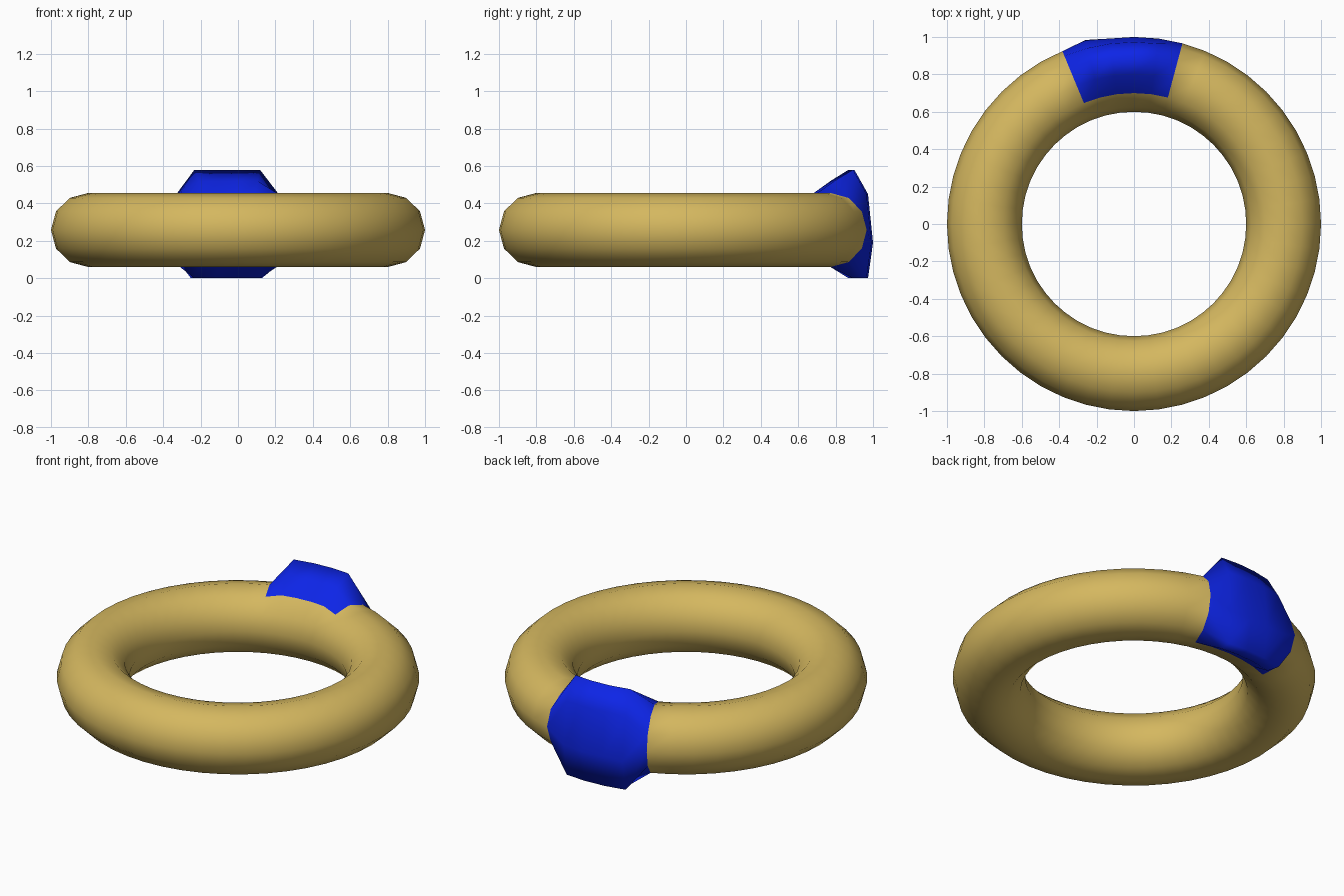
import bpy, bmesh, math

if "Cube" in bpy.data.objects:
    bpy.data.objects.remove(bpy.data.objects["Cube"])

SEG, SIDES = 48, 12
MAJOR, MINOR, MID_Z = 0.8, 0.198, 0.258


def material(name, colour):
    m = bpy.data.materials.new(name)
    m.diffuse_color = (*colour, 1)
    m.use_nodes = True
    m.node_tree.nodes["Principled BSDF"].inputs["Base Color"].default_value = m.diffuse_color
    return m


# Raised setting: new (radius, height) of the section points, keyed by section step
RAISED = {9: (0.8, 0.06), 10: (0.9, 0.0), 11: (0.973, 0.0), 0: (1.0, 0.19),
          1: (0.973, 0.45), 2: (0.9, 0.58), 3: (0.8, 0.52), 4: (0.7, 0.45)}

# Ring band: a torus whose rear section is pulled out into the setting
bm = bmesh.new()
rows = []
for i in range(SEG):
    a = 2 * math.pi * i / SEG
    row = []
    for j in range(SIDES):
        p = 2 * math.pi * j / SIDES
        r, z = MAJOR + 0.2 * math.cos(p), MID_Z + MINOR * math.sin(p)
        lift = 0
        if 11 <= i <= 14 and j in RAISED:
            r, z = RAISED[j]
            if i == 14 and j == 0:
                lift = 0.018
        row.append(bm.verts.new((r * math.cos(a), r * math.sin(a) + lift, z)))
    rows.append(row)

for i in range(SEG):
    for j in range(SIDES):
        n, k = (i + 1) % SEG, (j + 1) % SIDES
        f = bm.faces.new((rows[i][j], rows[n][j], rows[n][k], rows[i][k]))
        f.smooth = True
        # Blue on the rear five segments, from underside round to the upper inside
        f.material_index = int(10 <= i <= 14 and (j >= 9 or j <= 3))

bmesh.ops.recalc_face_normals(bm, faces=bm.faces)
mesh = bpy.data.meshes.new("ring_band")
bm.to_mesh(mesh)
bm.free()
mesh.materials.append(material("gold", (0.66, 0.475, 0.115)))
mesh.materials.append(material("blue", (0.004, 0.018, 0.8)))
ring = bpy.data.objects.new("ring_band", mesh)
bpy.context.collection.objects.link(ring)
